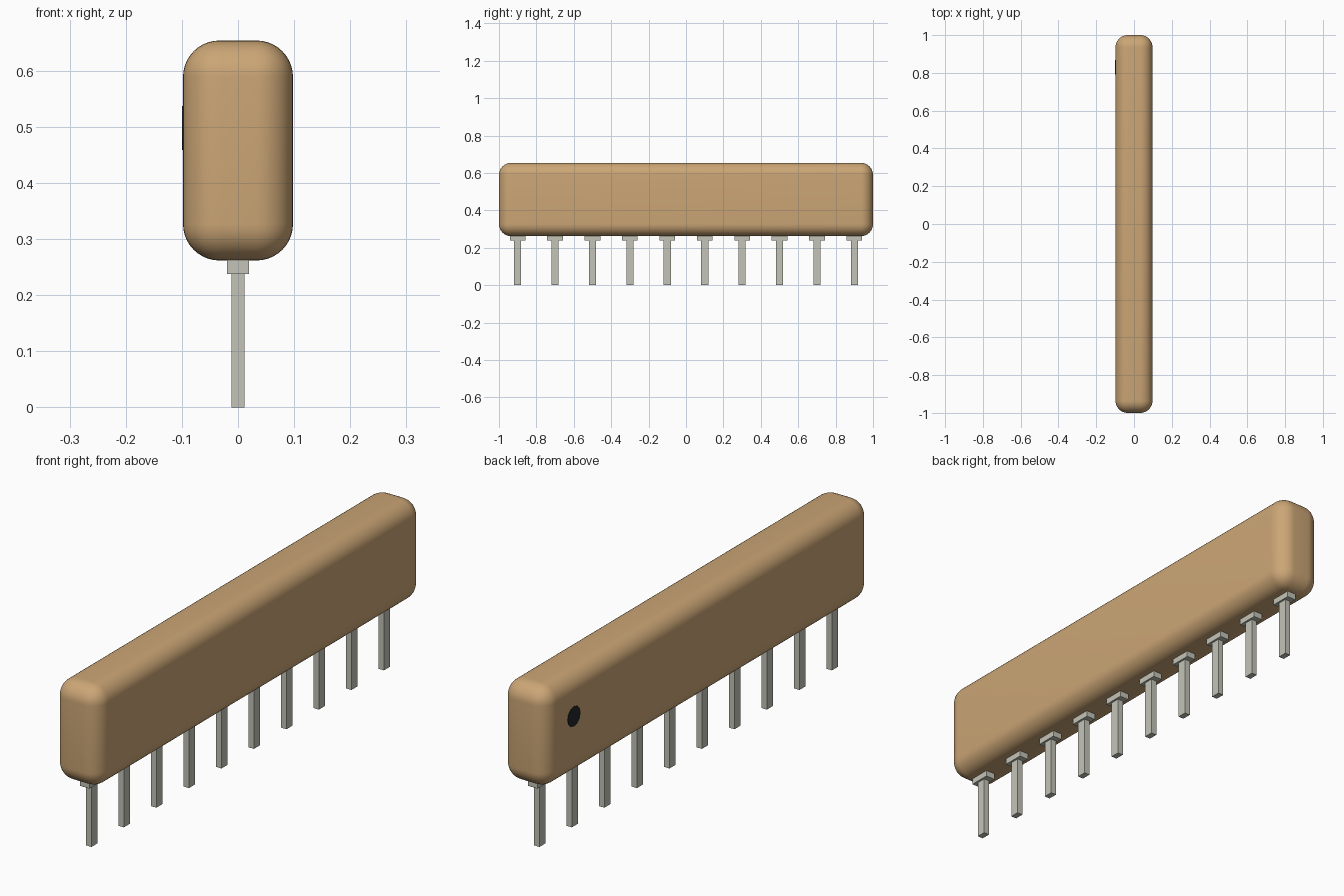
import bpy
import math

cube = bpy.data.objects.get("Cube")
if cube:
    bpy.data.objects.remove(cube, do_unlink=True)


def material(name, rgb):
    mat = bpy.data.materials.new(name)
    mat.use_nodes = True
    mat.diffuse_color = (*rgb, 1)
    mat.node_tree.nodes["Principled BSDF"].inputs["Base Color"].default_value = (*rgb, 1)
    return mat


tan = material("tan coating", (0.60, 0.38, 0.18))
metal = material("tinned metal", (0.55, 0.55, 0.48))
black = material("black ink", (0.015, 0.018, 0.02))


def box(name, size, bottom, y, mat):
    """Box centred on x = 0, standing on the height 'bottom'."""
    bpy.ops.mesh.primitive_cube_add(size=1, location=(0, y, bottom + size[2] / 2))
    obj = bpy.context.object
    obj.name = name
    obj.scale = size
    bpy.ops.object.transform_apply(location=False, rotation=False, scale=True)
    obj.data.materials.append(mat)
    return obj


BODY_BOTTOM = 0.262
HALF_WIDTH = 0.098

# Rounded body
body = box("body", (2 * HALF_WIDTH, 2.0, 0.392), BODY_BOTTOM, 0, tan)
bevel = body.modifiers.new("rounding", 'BEVEL')
bevel.width = 0.065
bevel.segments = 10
bpy.ops.object.modifier_apply(modifier=bevel.name)
bpy.ops.object.shade_smooth_by_angle(angle=math.radians(30))

# Row of ten pins, each with a wider collar under the body
for i in range(10):
    y = -0.9 + 0.2 * i
    box(f"pin_{i + 1}", (0.024, 0.038, 0.245), 0, y, metal)
    box(f"pin_collar_{i + 1}", (0.04, 0.084, 0.03), 0.238, y, metal)

# Marker dot beside the first pin at the back end
bpy.ops.mesh.primitive_cylinder_add(
    vertices=12, radius=0.039, depth=0.006,
    location=(-HALF_WIDTH + 0.001, 0.83, 0.498), rotation=(0, math.pi / 2, 0))
dot = bpy.context.object
dot.name = "marker_dot"
dot.data.materials.append(black)
